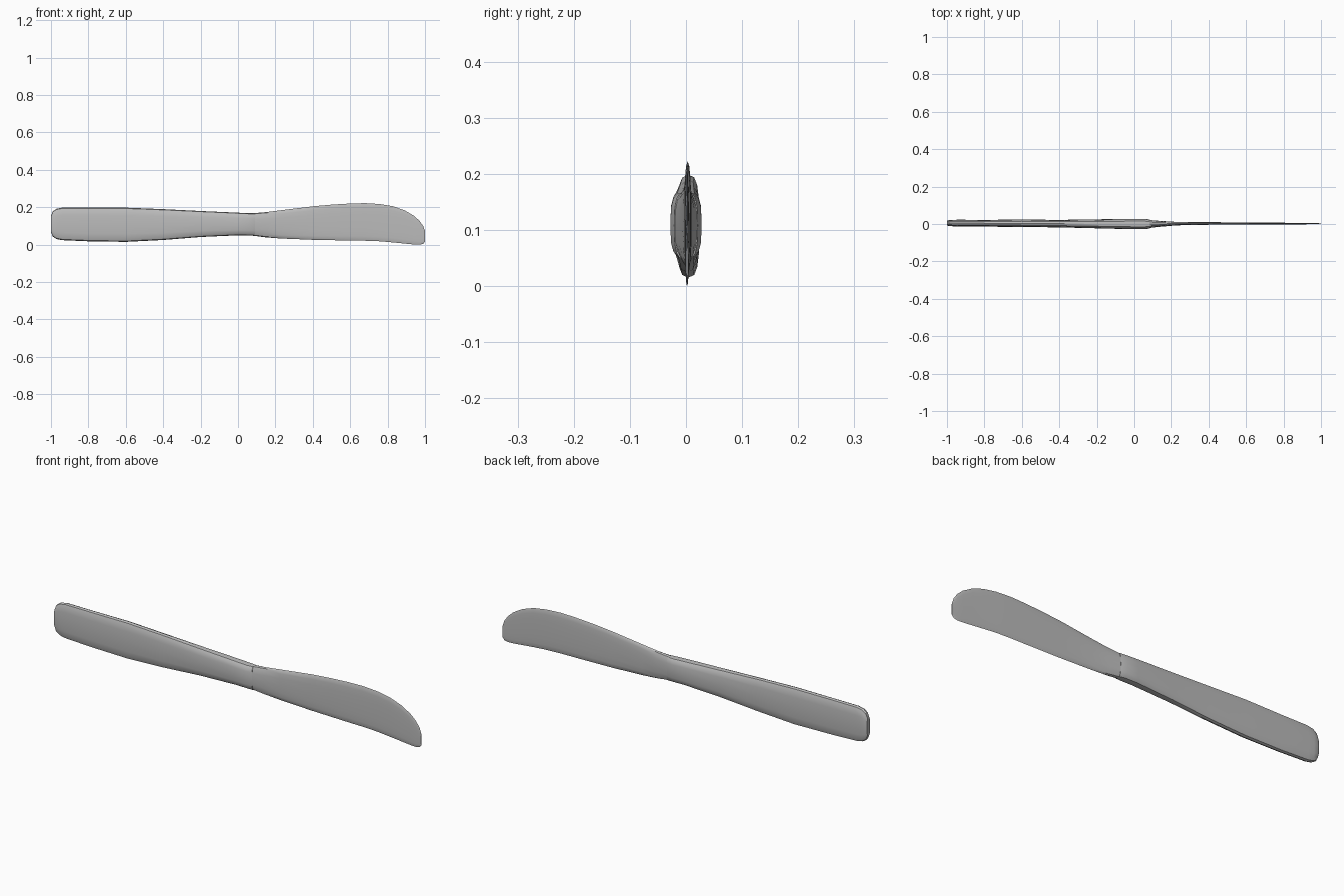
import bpy
import bmesh
import math

cube = bpy.data.objects.get("Cube")
if cube:
    bpy.data.objects.remove(cube, do_unlink=True)

steel = bpy.data.materials.new("brushed grey steel")
steel.use_nodes = True
GREY = (0.5, 0.5, 0.5, 1)
steel.diffuse_color = GREY
steel.node_tree.nodes["Principled BSDF"].inputs["Base Color"].default_value = GREY

SIDES = 16


def section(bm, x, low, high, half, centre, power):
    """One rounded cross-section ring; a smaller power gives flatter sides."""
    ring = []
    for i in range(SIDES):
        a = math.tau * i / SIDES
        c, s = math.cos(a), math.sin(a)
        y = centre + half * math.copysign(abs(c) ** power, c)
        z = (low + high) / 2 + (high - low) / 2 * math.copysign(abs(s) ** power, s)
        ring.append(bm.verts.new((x, y, z)))
    return ring


def loft(name, stations, power):
    """Skin a row of stations: x, bottom, top, half thickness, y centre."""
    bm = bmesh.new()
    rings = [section(bm, *station, power) for station in stations]
    for a, b in zip(rings, rings[1:]):
        for i in range(SIDES):
            j = (i + 1) % SIDES
            bm.faces.new((a[i], a[j], b[j], b[i]))
    bm.faces.new(rings[0])
    bm.faces.new(rings[-1])
    bmesh.ops.recalc_face_normals(bm, faces=bm.faces)
    mesh = bpy.data.meshes.new(name)
    bm.to_mesh(mesh)
    bm.free()
    mesh.materials.append(steel)
    obj = bpy.data.objects.new(name, mesh)
    bpy.context.collection.objects.link(obj)
    bpy.ops.object.select_all(action="DESELECT")
    obj.select_set(True)
    bpy.context.view_layer.objects.active = obj
    bpy.ops.object.shade_smooth_by_angle(angle=math.radians(30))
    return obj


# Handle: broad rounded butt narrowing and thickening toward the bolster
loft("handle", [
    (-1.0, .065, .155, .012, .005),
    (-.99, .043, .178, .016, .005),
    (-.97, .030, .192, .017, .005),
    (-.94, .024, .198, .018, .005),
    (-.80, .018, .198, .018, .004),
    (-.60, .015, .198, .020, .004),
    (-.40, .025, .190, .020, .002),
    (-.20, .041, .180, .024, .001),
    (0.0, .050, .171, .028, 0),
    (.06, .049, .168, .028, 0),
    (.09, .047, .168, .021, 0),
], .65)

# Blade: thin, with a swelling back and a rounded tip
loft("blade", [
    (.08, .048, .168, .021, 0),
    (.15, .039, .174, .015, .001),
    (.23, .033, .184, .009, .002),
    (.40, .026, .205, .007, .003),
    (.50, .024, .214, .006, .003),
    (.60, .022, .220, .006, .003),
    (.68, .021, .222, .005, .003),
    (.76, .018, .217, .005, .003),
    (.83, .012, .205, .004, .002),
    (.89, .006, .184, .004, .002),
    (.94, .001, .155, .003, .002),
    (.97, 0, .128, .003, .002),
    (.99, .004, .100, .002, .002),
    (1.0, .016, .070, .002, .002),
], .8)
